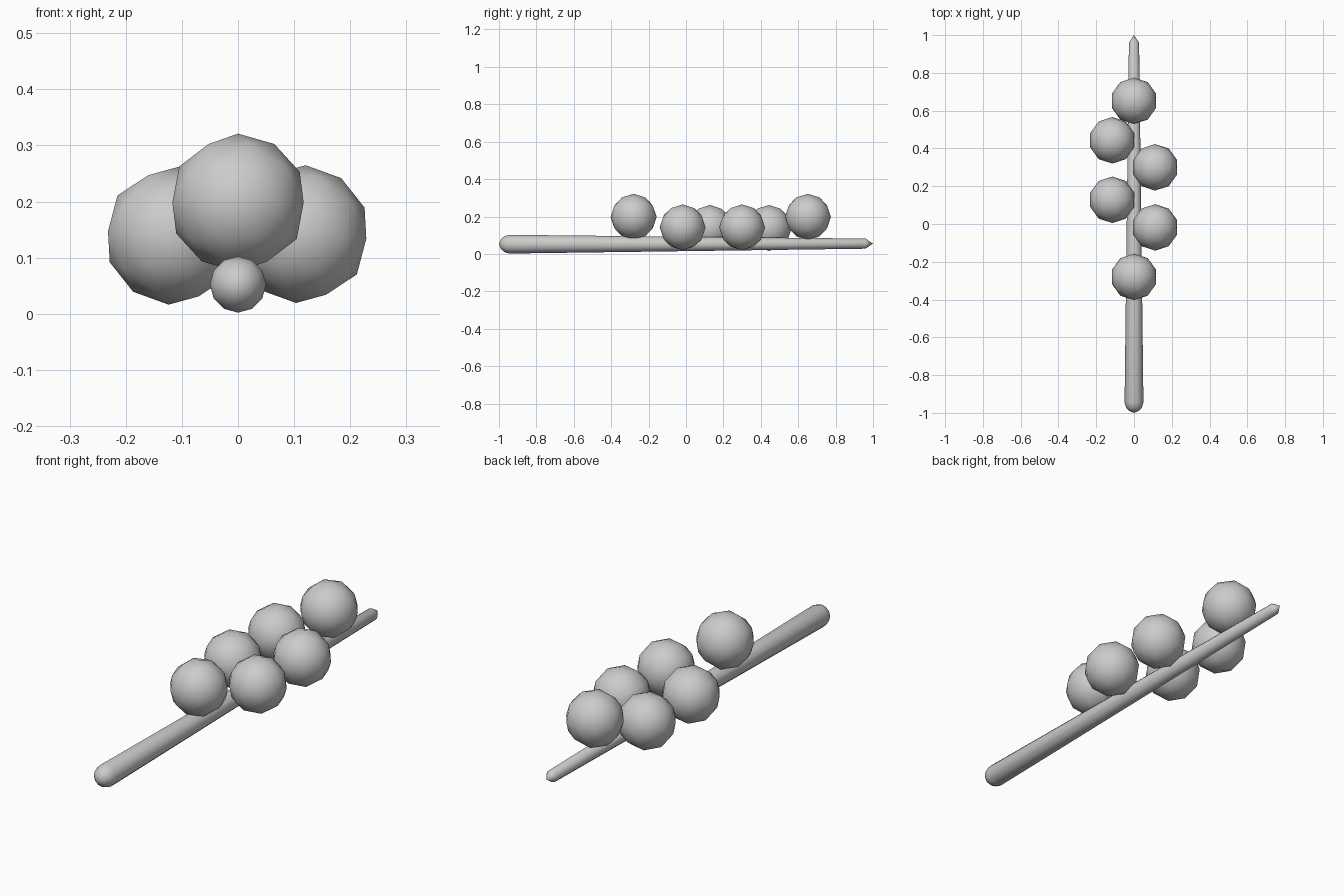
import bpy, bmesh, math
from mathutils import Matrix

if "Cube" in bpy.data.objects:
    bpy.data.objects.remove(bpy.data.objects["Cube"])


def finish(bm, name):
    bmesh.ops.recalc_face_normals(bm, faces=bm.faces)
    for f in bm.faces:
        f.smooth = True
    mesh = bpy.data.meshes.new(name)
    bm.to_mesh(mesh)
    bm.free()
    obj = bpy.data.objects.new(name, mesh)
    bpy.context.collection.objects.link(obj)
    return obj


def ball(name, x, y, z, roll=0):
    bm = bmesh.new()
    bmesh.ops.create_icosphere(bm, subdivisions=2, radius=0.123)
    obj = finish(bm, name)
    obj.location = (x, y, z)
    obj.rotation_euler.y = math.radians(roll)


# Tapered branch: rounded thick end at the front, pointed tip at the back
SIDES, AXIS_Z = 12, 0.052
profile = [(-0.99, 0.025), (-0.972, 0.042), (-0.945, 0.05), (0.96, 0.027)]
bm = bmesh.new()
rings = []
for y, r in profile:
    zc = AXIS_Z + 0.003 * (y + 1) / 2
    rings.append([bm.verts.new((r * math.cos(a), y, zc + r * math.sin(a)))
                  for a in (math.tau * i / SIDES for i in range(SIDES))])
for lower, upper in zip(rings, rings[1:]):
    for i in range(SIDES):
        j = (i + 1) % SIDES
        bm.faces.new((lower[i], lower[j], upper[j], upper[i]))
for ring, y, z in ((rings[0], -1, AXIS_Z), (rings[-1], 1, AXIS_Z + 0.003)):
    tip = bm.verts.new((0, y, z))
    for i in range(SIDES):
        bm.faces.new((ring[i], ring[(i + 1) % SIDES], tip))
finish(bm, "branch")

# Round berries: one on top at each end, two staggered pairs at the sides
ball("berry_front", 0, -0.28, 0.198)
ball("berry_back", 0, 0.652, 0.198)
for i, y in enumerate((-0.018, 0.30)):
    ball(f"berry_right_{i}", 0.112, y, 0.142, 4)
for i, y in enumerate((0.128, 0.443)):
    ball(f"berry_left_{i}", -0.115, y, 0.139, 4)
